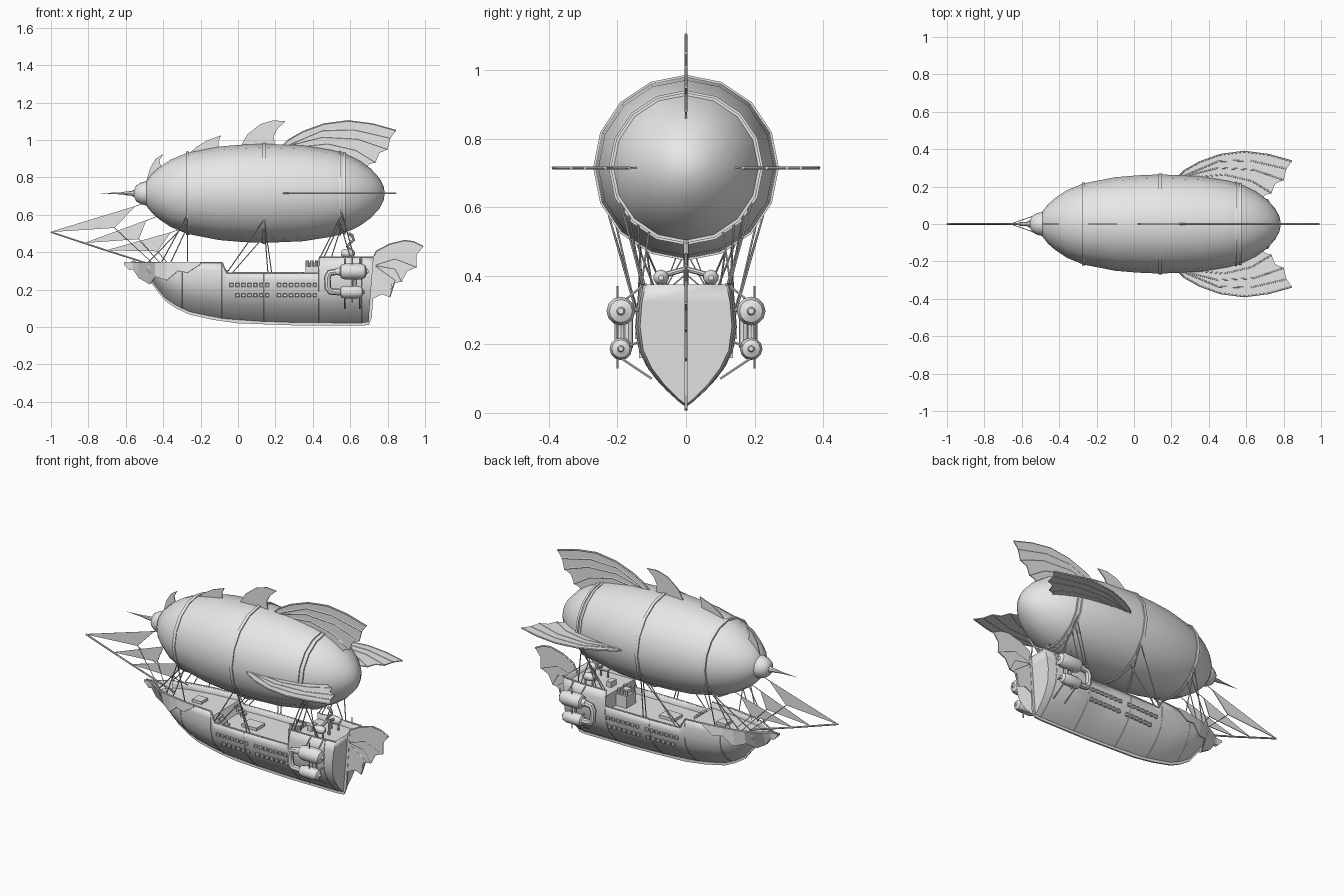
import bpy, bmesh, math
from mathutils import Vector

cube = bpy.data.objects.get("Cube")
if cube:
    bpy.data.objects.remove(cube, do_unlink=True)

grey = bpy.data.materials.new("plain_grey")
grey.use_nodes = True
grey.diffuse_color = (0.8, 0.8, 0.8, 1)
grey.node_tree.nodes["Principled BSDF"].inputs["Base Color"].default_value = grey.diffuse_color
AXIS = 0.715
UP = Vector((0, 0, 1))
SIDES = ((-1, "front_side"), (1, "back_side"))


def place(name, mesh, smooth=True):
    mesh.materials.clear()
    mesh.materials.append(grey)
    if smooth:
        mesh.shade_smooth()
        mesh.set_sharp_from_angle(angle=math.radians(35))
    obj = bpy.data.objects.new(name, mesh)
    bpy.context.scene.collection.objects.link(obj)
    return obj


def finish(name, bm, smooth=True):
    bmesh.ops.recalc_face_normals(bm, faces=bm.faces[:])
    mesh = bpy.data.meshes.new(name)
    bm.to_mesh(mesh)
    bm.free()
    return place(name, mesh, smooth)


def lathe(name, profile, y=0, z=AXIS, segments=16):
    """Turn (x, radius) pairs around a line along x."""
    bm = bmesh.new()
    rings = []
    for x, r in profile:
        turn = [2 * math.pi * i / segments for i in range(segments)]
        rings.append([bm.verts.new((x, y + r * math.sin(a), z + r * math.cos(a))) for a in turn])
    for a, b in zip(rings, rings[1:]):
        for i in range(segments):
            j = (i + 1) % segments
            bm.faces.new((a[i], a[j], b[j], b[i]))
    bm.faces.new(rings[0])
    bm.faces.new(rings[-1])
    bmesh.ops.remove_doubles(bm, verts=bm.verts[:], dist=0.0001)
    return finish(name, bm)


def tubes(name, paths, radius, sides=1):
    """Round rods along point paths, joined in one object."""
    curve = bpy.data.curves.new(name, "CURVE")
    curve.dimensions = "3D"
    curve.bevel_depth = radius
    curve.bevel_resolution = sides
    curve.use_fill_caps = True
    for path in paths:
        spline = curve.splines.new("POLY")
        spline.points.add(len(path) - 1)
        for point, co in zip(spline.points, path):
            point.co = (*co, 1)
    helper = bpy.data.objects.new(name + "_path", curve)
    mesh = bpy.data.meshes.new_from_object(helper)
    bpy.data.objects.remove(helper)
    return place(name, mesh)


def on_plane(x, r, d, base):
    return Vector((x, 0, base)) + d * r


def plate(name, outline, d=UP, thick=0.006, base=0):
    """Flat sheet in the plane of x and direction d."""
    bm = bmesh.new()
    side = Vector((1, 0, 0)).cross(d) * thick / 2
    a, b = [[bm.verts.new(on_plane(x, r, d, base) + side * s) for x, r in outline] for s in (-1, 1)]
    bm.faces.new(a)
    bm.faces.new(b[::-1])
    for i in range(len(a)):
        bm.faces.new((a[i - 1], a[i], b[i], b[i - 1]))
    return finish(name, bm, False)


def box(bm, centre, size):
    verts = bmesh.ops.create_cube(bm, size=1)["verts"]
    bmesh.ops.scale(bm, vec=size, verts=verts)
    bmesh.ops.translate(bm, vec=centre, verts=verts)
    return list({f for v in verts for f in v.link_faces})


def blend(table, x):
    for (x0, v0), (x1, v1) in zip(table, table[1:]):
        if x <= x1:
            return v0 + (v1 - v0) * max(0, (x - x0) / (x1 - x0))
    return table[-1][1]


# Balloon, nose and bands
balloon = [(-.5, .05), (-.48, .08), (-.46, .105), (-.42, .14), (-.36, .18), (-.27, .217), (-.1, .25),
           (.02, .26), (.14, .265), (.35, .256), (.5, .232), (.57, .213), (.65, .175), (.71, .132),
           (.755, .083), (.778, .04), (.785, 0)]
lathe("balloon", balloon)
lathe("nose_cap", [(-.555, .02), (-.545, .042), (-.52, .057), (-.49, .065), (-.47, .06)])
lathe("nose_spike", [(-.74, 0), (-.62, .006), (-.6, .01), (-.57, .012), (-.55, .022)], segments=8)
for i, x in enumerate((-.27, .14, .545, .568)):
    r = blend(balloon, x)
    w = .009 if i < 2 else .006
    lathe(f"balloon_band_{i}", [(x - w, r - .01), (x - w, r + .006), (x + w, r + .006), (x + w, r - .01)])

# Large bat fins: one up, one each side
fin = [(.22, .235), (.27, .285), (.35, .33), (.46, .37), (.59, .387), (.72, .37), (.845, .335), (.815, .295),
       (.8, .235), (.755, .215), (.735, .165), (.7, .155), (.68, .12), (.5, .15)]
ribs = [fin[:7], [(.25, .25), (.45, .335), (.62, .34), (.815, .295)], [(.25, .25), (.45, .3), (.64, .29), (.8, .235)],
        [(.25, .24), (.48, .265), (.63, .23), (.735, .165)]]
for name, d in (("top", UP), ("front_side", Vector((0, -1, 0))), ("back_side", Vector((0, 1, 0)))):
    plate(name + "_fin", fin, d, .005, AXIS)
    tubes(name + "_fin_ribs", [[on_plane(x, r, d, AXIS) for x, r in rib] for rib in ribs], .005)

# Small ridge fins
plate("ridge_fin_nose", [(-.49, .78), (-.47, .85), (-.44, .9), (-.4, .925), (-.42, .89), (-.41, .85), (-.4, .8)])
plate("ridge_fin_fore", [(-.27, .92), (-.22, .965), (-.16, 1), (-.09, 1.025), (-.105, .99), (-.1, .94)])
plate("ridge_fin_mid", [(.01, .96), (.05, 1.03), (.12, 1.085), (.19, 1.105), (.255, 1.1), (.21, 1.06),
                        (.19, 1.02), (.2, .96)])

# Hull shape rules: keel height, rail height, half width along x, and section
keel = [(-.57, .335), (-.5, .275), (-.46, .23), (-.39, .14), (-.33, .1), (-.26, .067), (-.13, .038), (0, .02),
        (.33, .008), (.66, .007), (.7, .012)]
rail = [(-.57, .345), (-.085, .345), (-.06, .29), (.43, .29), (.435, .375), (.73, .375)]
beam = [(-.57, .006), (-.5, .05), (-.46, .07), (-.39, .095), (-.26, .122), (-.1, .14), (.1, .147), (.6, .147), (.72, .134)]
section = [(0, 0), (.05, .17), (.17, .48), (.3, .74), (.45, .93), (.65, 1), (.85, .96), (1, .88)]


def half_width(x, z):
    k = blend(keel, x) + .012
    return blend(beam, x) * blend(section, max(0, z - k) / (.375 - k))


def rim(x):
    return blend(rail, x)


def side_line(x, s, grow=0):
    k, t = blend(keel, x) + .012, rim(x)
    heights = [k + (t - k) * f for f, _ in section]
    rake = (lambda z: .03 * (z / .375 - 1)) if x > .71 else (lambda z: 0)
    return [(x + rake(z), s * (half_width(x, z) + grow), z) for z in heights]


stations = [-.57, -.53, -.5, -.46, -.39, -.33, -.26, -.18, -.085, -.06, .1, .27, .43, .435, .6, .66, .725]
bm = bmesh.new()
rows = []
for x in stations:
    left, right = side_line(x, -1), side_line(x, 1)
    rows.append([bm.verts.new(p) for p in left[::-1] + right[1:]])
for a, b in zip(rows, rows[1:]):
    for i in range(len(a) - 1):
        bm.faces.new((a[i], a[i + 1], b[i + 1], b[i]))
bm.faces.new(rows[-1])
hull = finish("hull", bm)
wall = hull.modifiers.new("thickness", "SOLIDIFY")
wall.thickness = .007

# Decks with bulkheads at the steps
bm = bmesh.new()
rows = []
for x in stations[1:]:
    z = rim(x) - .035
    y = max(.002, half_width(x, z) - .003)
    rows.append([bm.verts.new((min(x, .715), s * y, z)) for s in (-1, 1)])
for a, b in zip(rows, rows[1:]):
    bm.faces.new((a[0], a[1], b[1], b[0]))
finish("decks", bm, False)

# Keel strip, sternpost and tail rudder
strip = keel + [(.715, .05), (.738, .38), (.72, .38), (.69, .04)]
plate("keel_and_sternpost", strip + [(x + .012, z + .025) for x, z in keel[-2::-1]], UP, .01)
tail = [(.72, .36), (.74, .405), (.81, .442), (.89, .462), (.94, .455), (.99, .43), (.955, .385), (.955, .32),
        (.905, .298), (.875, .243), (.825, .233), (.81, .16), (.77, .175), (.72, .15)]
plate("tail_rudder", tail)
bones = [tail[:6]] + [[(.73, .33), (.84, h), end] for h, end in ((.365, tail[7]), (.31, tail[9]), (.25, tail[11]))]
tubes("tail_rudder_ribs", [[(x, 0, z) for x, z in bone] for bone in bones], .005)

# Bow ornament plates, hull ribs and windows
ragged = [(-.61, .335), (-.58, .305), (-.56, .31), (-.53, .265), (-.47, .23), (-.44, .27), (-.38, .25),
          (-.32, .3), (-.27, .29), (-.2, .335)]
for s, side in SIDES:
    bm = bmesh.new()
    pairs = [[bm.verts.new((x, s * (half_width(x, z) + .005), z)) for z in (.347, low)] for x, low in ragged]
    for a, b in zip(pairs, pairs[1:]):
        bm.faces.new((a[0], a[1], b[1], b[0]))
    trim = finish(side + "_bow_ornament", bm, False)
    trim.modifiers.new("thickness", "SOLIDIFY").thickness = .005
    tubes(side + "_hull_ribs", [side_line(x, s, -.001) for x in (-.3, -.085, .14, .43, .66)], .003)
    tubes(side + "_rail", [[(x, s * half_width(x, rim(x)), rim(x)) for x in stations]], .004)
    bm = bmesh.new()
    for row, z in enumerate((.225, .17)):
        for i in range(14):
            if row and i == 0:
                continue
            x = -.035 + i * .032 + (.03 if i > 6 else 0)
            faces = box(bm, (x, s * half_width(x, z), z), (.02, .012, .019))
            outer = [f for f in faces if f.calc_center_median().y * s > half_width(x, z) + .004]
            bmesh.ops.inset_region(bm, faces=outer, thickness=.004, depth=-.005)
    finish(side + "_windows", bm, False)

# Engine pods on each quarter
for s, side in SIDES:
    y = s * .19
    for part, z, r, x0, x1 in (("upper", .297, .042, .545, .69), ("lower", .187, .033, .545, .672)):
        lathe(f"{side}_{part}_tank", [(x0 - .02, r * .45), (x0, r * .5), (x0 + .006, r * .85), (x0 + .025, r),
              (x1 - .03, r), (x1 - .01, r * .8), (x1 - .002, r * .3), (x1 + .008, r * .2)], y, z, 12)
    tubes(side + "_tank_pipe", [[(.54, y, .187), (.495, y, .19), (.48, y, .21), (.478, y, .265), (.49, y, .29),
                                 (.54, y, .297)]], .018, 2)
    tubes(side + "_tank_link", [[(.62, s * .168, .19), (.62, s * .168, .29)]], .014, 2)
    struts = []
    for x in (.57, .65):
        struts += [[(x, y, .16), (x, s * .1, .1)], [(x, y, .187), (x, s * .13, .21)], [(x, y, .297), (x, s * .13, .3)],
                   [(x, y, .32), (x, s * .125, .372)]]
    struts.append([(.61, s * .2, .13), (.61, s * .2, .37)])
    tubes(side + "_tank_struts", struts, .004)
    # Deck boilers with curled pipes
    lathe(side + "_boiler", [(.55, .008), (.558, .018), (.575, .023), (.6, .023), (.617, .018), (.625, .008)],
          s * .073, .395, 10)
    tubes(side + "_boiler_legs", [[(x, s * .073, .34), (x, s * .073, .38)] for x in (.565, .61)], .006)
curl = [(.6, 0, .34), (.6, 0, .41), (.585, 0, .43), (.6, 0, .45), (.618, 0, .465), (.61, 0, .49), (.59, 0, .5)]
tubes("curled_pipe", [curl, [(.59, -.073, .4), (.59, 0, .42), (.59, .073, .4)]], .008, 2)

# Deck engine, hatches and stairs
bm = bmesh.new()
box(bm, (.395, 0, .29), (.07, .09, .07))
box(bm, (.395, 0, .335), (.04, .06, .02))
box(bm, (.1, 0, .262), (.1, .08, .02))
box(bm, (-.25, 0, .317), (.06, .06, .02))
box(bm, (.49, 0, .355), (.03, .05, .035))
for s in (-1, 1):
    for step in range(4):
        box(bm, (-.06 + step * .014, s * .08, .3 - step * .013), (.015, .04, .012))
finish("deck_fittings", bm, False)
tubes("deck_engine_cylinders", [[(.37 + i * .025, y, .3), (.37 + i * .025, y, .355)] for i in range(3) for y in (-.03, .03)],
      .009, 2)

# Rigging from the bands to the rails: angle from below and foot position
rigging = {-.27: ((58, -.27), (35, -.36), (45, -.48), (58, -.41)),
           .14: ((58, -.06), (30, -.03), (50, .16), (58, .18)),
           .555: ((58, .44), (40, .5), (30, .6), (62, .62), (50, .46))}
for s, side in SIDES:
    ropes = []
    for x, lines in rigging.items():
        for angle, foot in lines:
            a, r = math.radians(angle), blend(balloon, x)
            ropes.append([(x, s * r * math.sin(a), AXIS - r * math.cos(a)), (foot, s * half_width(foot, rim(foot)), rim(foot))])
    tubes(side + "_rigging", ropes, .003)

# Bowsprit, three jib sails and their stays
tubes("bowsprit", [[(-1, 0, .508), (-.72, 0, .415), (-.42, 0, .32)]], .005)
sails = [[(-1, .508), (-.55, .645), (-.66, .53)], [(-.815, .45), (-.49, .57), (-.53, .47)],
         [(-.7, .41), (-.36, .505), (-.43, .405)]]
stays = []
for i, sail in enumerate(sails):
    plate(f"jib_sail_{i}", sail, UP, .004)
    tack, head, clew = [(x, 0, z) for x, z in sail]
    stays += [[tack, head], [head, (head[0] + .08, 0, head[2] + .03)]]
    stays += [[clew, (-.46 + i * .04, s * .07, .345)] for s in (-1, 1)]
tubes("jib_stays", stays, .002)
